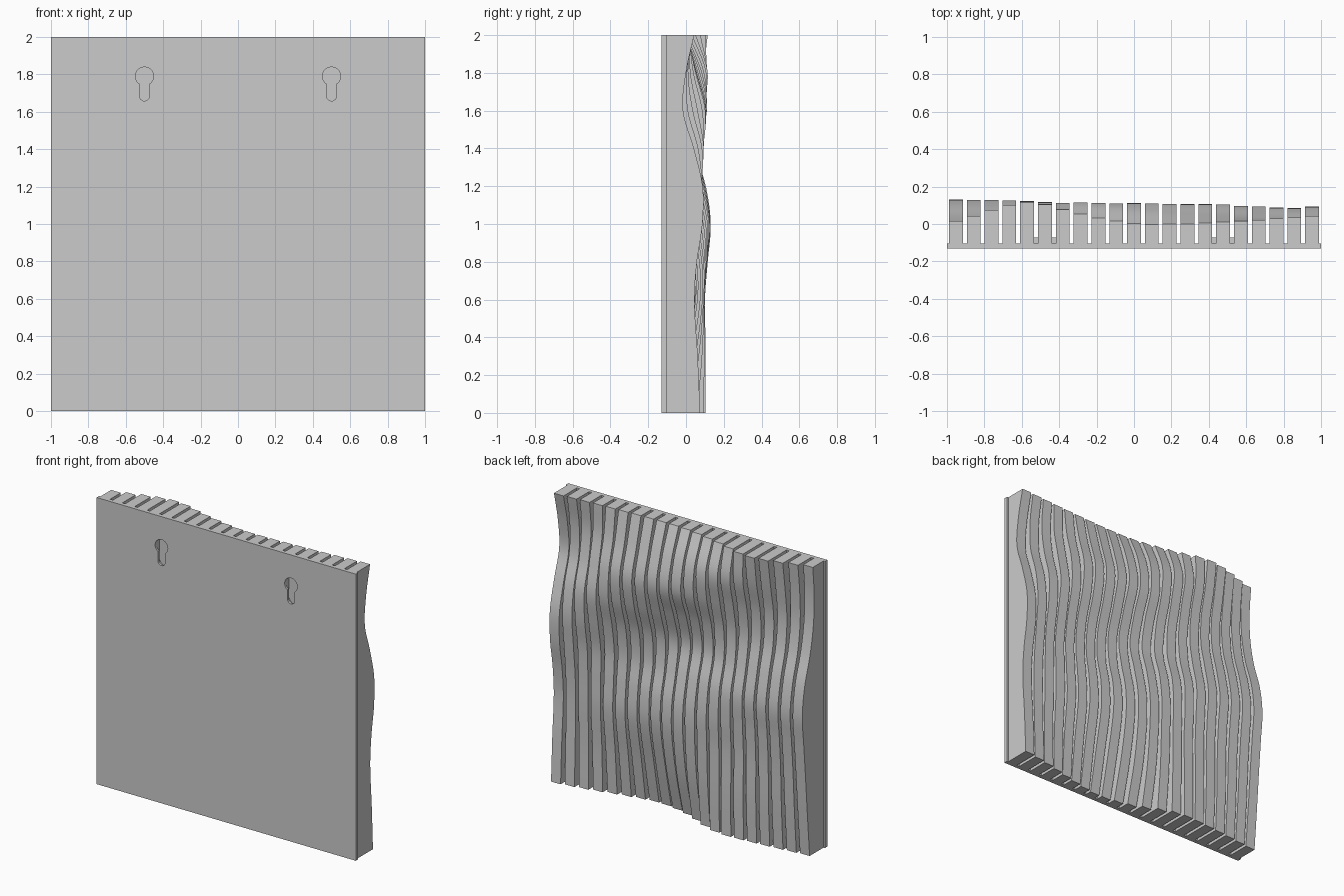
import bpy, bmesh, math

cube = bpy.data.objects.get("Cube")
if cube:
    bpy.data.objects.remove(cube, do_unlink=True)

SHADE = (0.6, 0.6, 0.6, 1)
grey = bpy.data.materials.new("plain_grey")
grey.use_nodes = True
grey.diffuse_color = SHADE
grey.node_tree.nodes["Principled BSDF"].inputs["Base Color"].default_value = SHADE

COUNT = 21
PITCH = 2 / COUNT
FIN_HALF = 0.0368
FRONT, JOIN = -0.13, -0.103

# Depth of the wavy relief: one row per x station, one value per height
XS = [-0.95, -0.57, -0.3, 0, 0.25, 0.5, 0.73, 0.95]
ZS = [0, 0.3, 0.6, 0.8, 1, 1.2, 1.4, 1.6, 1.8, 2]
WAVE = [
    [0.05, 0.075, 0.098, 0.115, 0.131, 0.105, 0.045, 0.008, 0, 0.015],
    [0.09, 0.1, 0.1, 0.11, 0.122, 0.085, 0.045, 0.05, 0.09, 0.115],
    [0.095, 0.1, 0.1, 0.108, 0.095, 0.045, 0.045, 0.085, 0.115, 0.055],
    [-0.02, 0.05, 0.088, 0.085, 0.045, 0.003, 0.045, 0.11, 0.085, 0.003],
    [-0.06, 0, 0.055, 0.05, 0.01, 0.015, 0.07, 0.106, 0.06, 0],
    [-0.02, 0.01, 0.045, 0.035, 0.02, 0.04, 0.09, 0.1, 0.05, 0.012],
    [0.035, 0.035, 0.045, 0.045, 0.05, 0.08, 0.09, 0.045, 0.015, 0.026],
    [0.075, 0.062, 0.045, 0.058, 0.087, 0.088, 0.042, -0.015, 0, 0.043],
]


def smooth_curve(knots, values, t):
    """Cubic Hermite curve through the knots."""
    last = len(knots) - 1
    t = min(max(t, knots[0]), knots[last])
    i = max(k for k in range(last) if knots[k] <= t)

    def slope(k):
        a, b = max(k - 1, 0), min(k + 1, last)
        return (values[b] - values[a]) / (knots[b] - knots[a])

    h = knots[i + 1] - knots[i]
    s = (t - knots[i]) / h
    ease = s * s * (3 - 2 * s)
    return (values[i] * (1 - ease) + values[i + 1] * ease
            + h * s * (1 - s) * ((1 - s) * slope(i) - s * slope(i + 1)))


def depth(x, z):
    return smooth_curve(XS, [smooth_curve(ZS, row, z) for row in WAVE], x)


def finish(bm, name):
    bmesh.ops.recalc_face_normals(bm, faces=bm.faces)
    mesh = bpy.data.meshes.new(name)
    bm.to_mesh(mesh)
    bm.free()
    mesh.materials.append(grey)
    obj = bpy.data.objects.new(name, mesh)
    bpy.context.collection.objects.link(obj)
    return obj


def add_box(bm, x0, x1, y0, y1, z0, z1):
    box = bmesh.ops.create_cube(bm, size=1)
    for v in box["verts"]:
        v.co = ((x0 + x1) / 2 + v.co.x * (x1 - x0),
                (y0 + y1) / 2 + v.co.y * (y1 - y0),
                (z0 + z1) / 2 + v.co.z * (z1 - z0))


def prism(name, outline, y0, y1):
    """Extrude an x-z outline along y."""
    bm = bmesh.new()
    face = bm.faces.new([bm.verts.new((x, y0, z)) for x, z in outline])
    ext = bmesh.ops.extrude_face_region(bm, geom=[face])
    for g in ext["geom"]:
        if isinstance(g, bmesh.types.BMVert):
            g.co.y = y1
    return finish(bm, name)


def arc(cx, cz, r, start, end, steps=16):
    angles = [math.radians(start + (end - start) * k / steps) for k in range(steps + 1)]
    return [(cx + r * math.cos(a), cz + r * math.sin(a)) for a in angles]


# Back plate
bm = bmesh.new()
add_box(bm, -1, 1, FRONT, JOIN, 0, 2)
plate = finish(bm, "back_plate")

# Wavy vertical fins
bm = bmesh.new()
STEPS = 64
for n in range(COUNT):
    x = -1 + (n + 0.5) * PITCH
    rings = []
    for step in range(STEPS + 1):
        z = 2 * step / STEPS
        y = depth(x, z)
        rings.append([bm.verts.new(p) for p in (
            (x - FIN_HALF, JOIN, z), (x + FIN_HALF, JOIN, z),
            (x + FIN_HALF, y, z), (x - FIN_HALF, y, z))])
    for low, high in zip(rings, rings[1:]):
        for k in range(4):
            j = (k + 1) % 4
            bm.faces.new((low[k], low[j], high[j], high[k]))
    bm.faces.new(rings[0])
    bm.faces.new(rings[-1])
fins = finish(bm, "wavy_fins")

# Blocks closing the gaps behind the keyholes
bm = bmesh.new()
gap = PITCH / 2 - FIN_HALF
for k in (5, 6, 15, 16):
    x = -1 + k * PITCH
    add_box(bm, x - gap, x + gap, JOIN, -0.072, 1.63, 1.87)
blocks = finish(bm, "keyhole_backing")

# Keyhole cutters: visible outline plus the wider hidden slot
HEAD, SLOT, TOP, LOW = 0.049, 0.027, 1.79, 1.685
for cx in (-0.5, 0.5):
    keyhole = arc(cx, TOP, HEAD, -56, 236, 24) + arc(cx, LOW, SLOT, 180, 360)
    undercut = arc(cx, TOP, HEAD + 0.001, 0, 180) + arc(cx, LOW, HEAD + 0.001, 180, 360)
    cutters = [prism("keyhole_cutter", keyhole, FRONT - 0.02, -0.085),
               prism("undercut_cutter", undercut, -0.115, -0.082)]
    for cutter in cutters:
        cutter.hide_render = True
        cutter.hide_viewport = True
        cutter.display_type = 'WIRE'
        for target in (plate, fins, blocks):
            mod = target.modifiers.new("keyhole", 'BOOLEAN')
            mod.operation = 'DIFFERENCE'
            mod.solver = 'EXACT'
            mod.object = cutter

# Smooth waves with crisp edges
bpy.ops.object.select_all(action='DESELECT')
fins.select_set(True)
bpy.context.view_layer.objects.active = fins
bpy.ops.object.shade_smooth_by_angle(angle=math.radians(30))
